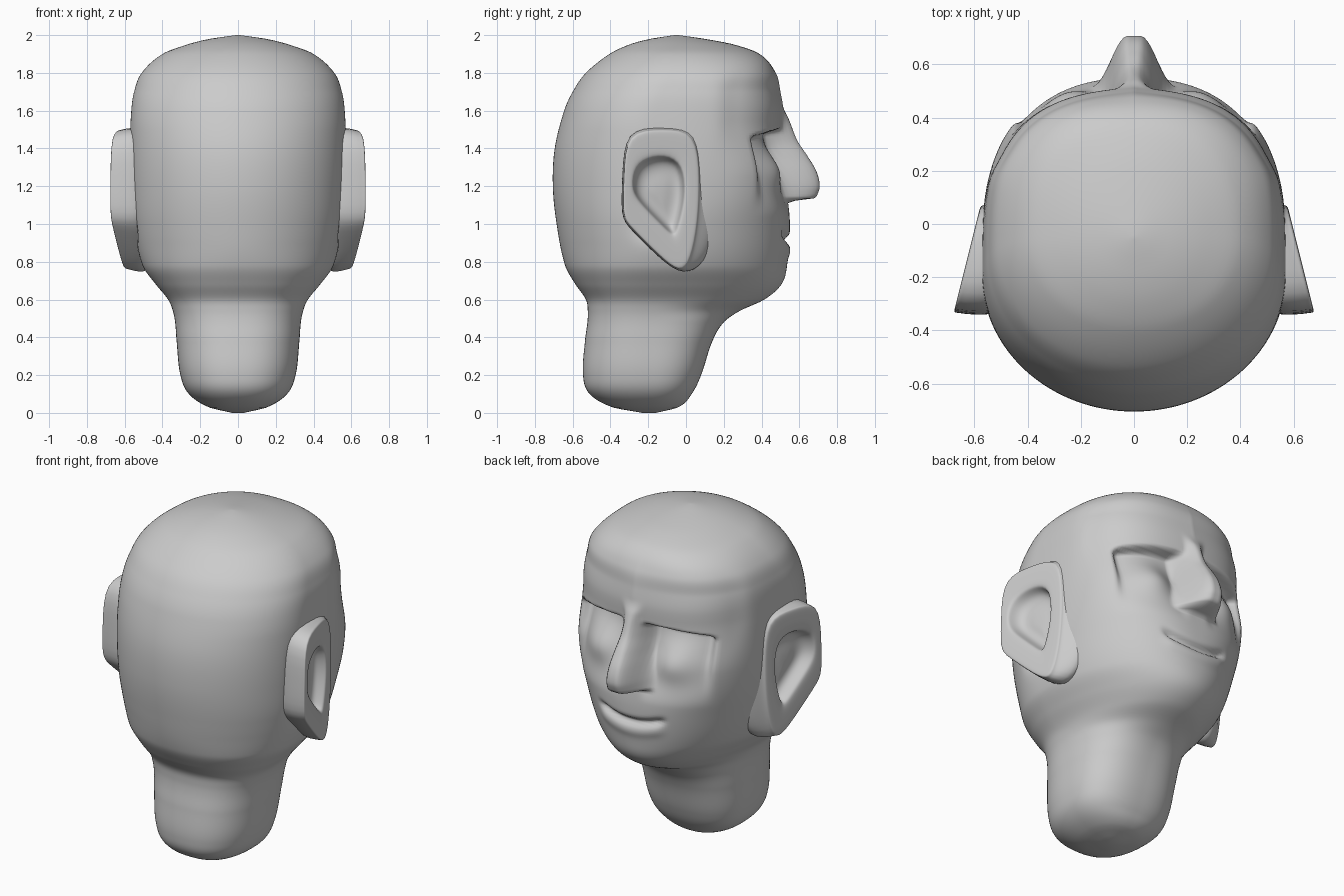
import bpy, bmesh
from math import sin, cos, pi, exp

if "Cube" in bpy.data.objects:
    bpy.data.objects.remove(bpy.data.objects["Cube"])

# z, half width, back y, front y, squareness of the front
SECTIONS = [
    (0.00, 0.03, -0.23, -0.16, 2.2), (0.03, 0.155, -0.39, -0.04, 2.2),
    (0.10, 0.26, -0.51, 0.03, 2.4), (0.20, 0.305, -0.545, 0.08, 2.5),
    (0.38, 0.325, -0.535, 0.14, 2.5), (0.48, 0.333, -0.522, 0.20, 2.3),
    (0.54, 0.345, -0.52, 0.285, 2.0), (0.60, 0.37, -0.53, 0.415, 2.0),
    (0.68, 0.435, -0.585, 0.505, 2.0), (0.78, 0.505, -0.64, 0.535, 2.1),
    (1.00, 0.555, -0.685, 0.55, 2.4), (1.20, 0.57, -0.705, 0.53, 2.9),
    (1.40, 0.573, -0.695, 0.51, 3.1), (1.60, 0.565, -0.645, 0.515, 3.1),
    (1.70, 0.55, -0.60, 0.50, 3.0), (1.80, 0.51, -0.53, 0.475, 2.8),
    (1.90, 0.40, -0.405, 0.39, 2.4), (1.95, 0.27, -0.30, 0.255, 2.1),
    (1.98, 0.15, -0.19, 0.10, 2.0), (2.00, 0.01, -0.06, -0.04, 2.0)]

# z, ridge y, half width
NOSE = [(1.10, 0.68, 0.122), (1.14, 0.69, 0.12), (1.20, 0.708, 0.115), (1.28, 0.69, 0.10),
        (1.36, 0.643, 0.08), (1.44, 0.59, 0.06), (1.54, 0.55, 0.05), (1.66, 0.50, 0.08)]


def smooth(a, b, t):
    t = min(1, max(0, (t - a) / (b - a)))
    return t * t * (3 - 2 * t)


def sample(table, z):
    """Smooth cubic interpolation of a table keyed by its first column."""
    z = min(max(z, table[0][0]), table[-1][0])
    i = 0
    while i < len(table) - 2 and table[i + 1][0] < z:
        i += 1
    p, q = table[i], table[i + 1]
    o, r = table[max(i - 1, 0)], table[min(i + 2, len(table) - 1)]
    h = q[0] - p[0]
    t = (z - p[0]) / h
    out = []
    for k in range(1, len(p)):
        m0 = (q[k] - o[k]) / (q[0] - o[0]) * h
        m1 = (r[k] - p[k]) / (r[0] - p[0]) * h
        out.append((2*t**3 - 3*t*t + 1) * p[k] + (t**3 - 2*t*t + t) * m0
                   + (3*t*t - 2*t**3) * q[k] + (t**3 - t*t) * m1)
    return out


def face_relief(x, y, z):
    """Forward offset that carves sockets, nose and mouth."""
    x = abs(x)
    d = -0.1 * x * smooth(1.25, 1.55, z)  # forehead slopes back to the temples
    # eye sockets with a sharp brow and a rounded mound running into the cheek
    brow = 1.52 - 0.3 * max(0, x - 0.2) ** 2 - 0.06 * x
    socket = (smooth(0.05, 0.12, x) * smooth(0.46, 0.39, x)
              * smooth(brow, brow - 0.04, z) * smooth(1.04, 1.36, z))
    d -= 0.095 * socket
    d += 0.085 * socket * exp(-((x - 0.25) / 0.14) ** 2 - ((z - 1.27) / 0.14) ** 2)
    # nose
    if 1.10 < z < 1.66:
        ridge, w = sample(NOSE, z)
        k = smooth(1.35, 0.2, x / w) * smooth(1.115, 1.14, z) * smooth(1.66, 1.56, z)
        d = d * (1 - k) + max(0, ridge - y) * k
    # smiling mouth and lower lip
    line = 0.915 + 0.9 * x * x
    mask = smooth(0.24, 0.16, x)
    d -= 0.03 * mask * exp(-((z - line) / 0.02) ** 2)
    d += 0.008 * mask * exp(-((z - line + 0.06) / 0.03) ** 2)
    return d


def head_point(t, z):
    a, back, front, n = sample(SECTIONS, z)
    yc = -0.19 + 0.14 * smooth(1.5, 1.95, z)
    ang = t - 0.5 * sin(t)  # finer spacing across the face
    s, c = sin(ang), cos(ang)
    b = front - yc if c > 0 else yc - back
    n = n if c > 0 else 2.4 - 0.4 * smooth(0.5, 0.9, z)
    r = ((abs(s) / a) ** n + (abs(c) / b) ** n) ** (-1 / n)
    x, y = r * s, yc + r * c
    if c > 0 and 0.7 < z < 1.9:
        y += face_relief(x, front, z) * smooth(0.12, 0.33, y) * smooth(1.9, 1.7, z)
    # hollow behind each ear bowl
    if abs(x) > 0.4:
        dent = 0.09 * exp(-((y + 0.14) / 0.13) ** 4 - ((z - 1.17) / 0.21) ** 4)
        x -= dent if x > 0 else -dent
    return x, y, z


def loft(name, rings):
    """Skin closed rings of equal length and cap both ends."""
    bm = bmesh.new()
    loops = [[bm.verts.new(p) for p in ring] for ring in rings]
    n = len(loops[0])
    for lo, hi in zip(loops, loops[1:]):
        for i in range(n):
            j = (i + 1) % n
            bm.faces.new((lo[i], lo[j], hi[j], hi[i]))
    bm.faces.new(loops[0][::-1])
    bm.faces.new(loops[-1])
    bmesh.ops.recalc_face_normals(bm, faces=bm.faces)
    mesh = bpy.data.meshes.new(name)
    bm.to_mesh(mesh)
    bm.free()
    mesh.shade_smooth()
    ob = bpy.data.objects.new(name, mesh)
    bpy.context.collection.objects.link(ob)
    return ob


# head and neck
ROWS, COLS = 180, 176
levels = []
for i in range(ROWS + 1):
    u = i / ROWS
    levels.append(2 * (0.8 * u + 0.2 * (1 - cos(pi * u)) / 2))
loft("head", [[head_point(2 * pi * j / COLS, z) for j in range(COLS)] for z in levels])

# ears: outer outline and bowl outline as (y, z)
OUTER = [(-.32, 1.495), (-.12, 1.50), (.055, 1.495), (.075, 1.25), (.065, 1.0), (.025, .80),
         (-.03, .74), (-.13, .82), (-.295, .985), (-.34, 1.04), (-.33, 1.25)]
BOWL = [(-.26, 1.32), (-.15, 1.365), (-.03, 1.34), (-.005, 1.2), (-.02, 1.08), (-.05, .97),
        (-.07, .94), (-.12, .99), (-.21, 1.08), (-.27, 1.15), (-.285, 1.22)]


def ear_ring(mix, depth, shrink=1.0, flat=None, flare=0):
    """One ear contour; flare slides the front edge forward onto the cheek."""
    ring = []
    for (y0, z0), (y1, z1) in zip(OUTER, BOWL):
        y, z = y0 + (y1 - y0) * mix, z0 + (z1 - z0) * mix
        y, z = -0.14 + (y + 0.14) * shrink, 1.17 + (z - 1.17) * shrink
        y += flare * smooth(-0.05, 0.06, y)
        ring.append((flat or 0.595 - 0.25 * y - depth, y, z))
    return ring


rings = [ear_ring(0, 0, 1.05, 0.42, 0.10), ear_ring(0, 0.06, 1.04, None, 0.09),
         ear_ring(0, 0.02), ear_ring(0, 0.005), ear_ring(0.1, 0), ear_ring(0.4, 0),
         ear_ring(0.92, 0), ear_ring(1, 0.015),
         ear_ring(1, 0.065, 0.9), ear_ring(1, 0.08, 0.6), ear_ring(1, 0.07, 0.25)]
for side, name in ((1, "right_ear"), (-1, "left_ear")):
    ear = loft(name, [[(side * x, y, z) for x, y, z in ring] for ring in rings])
    sub = ear.modifiers.new("smooth", 'SUBSURF')
    sub.levels = sub.render_levels = 2
